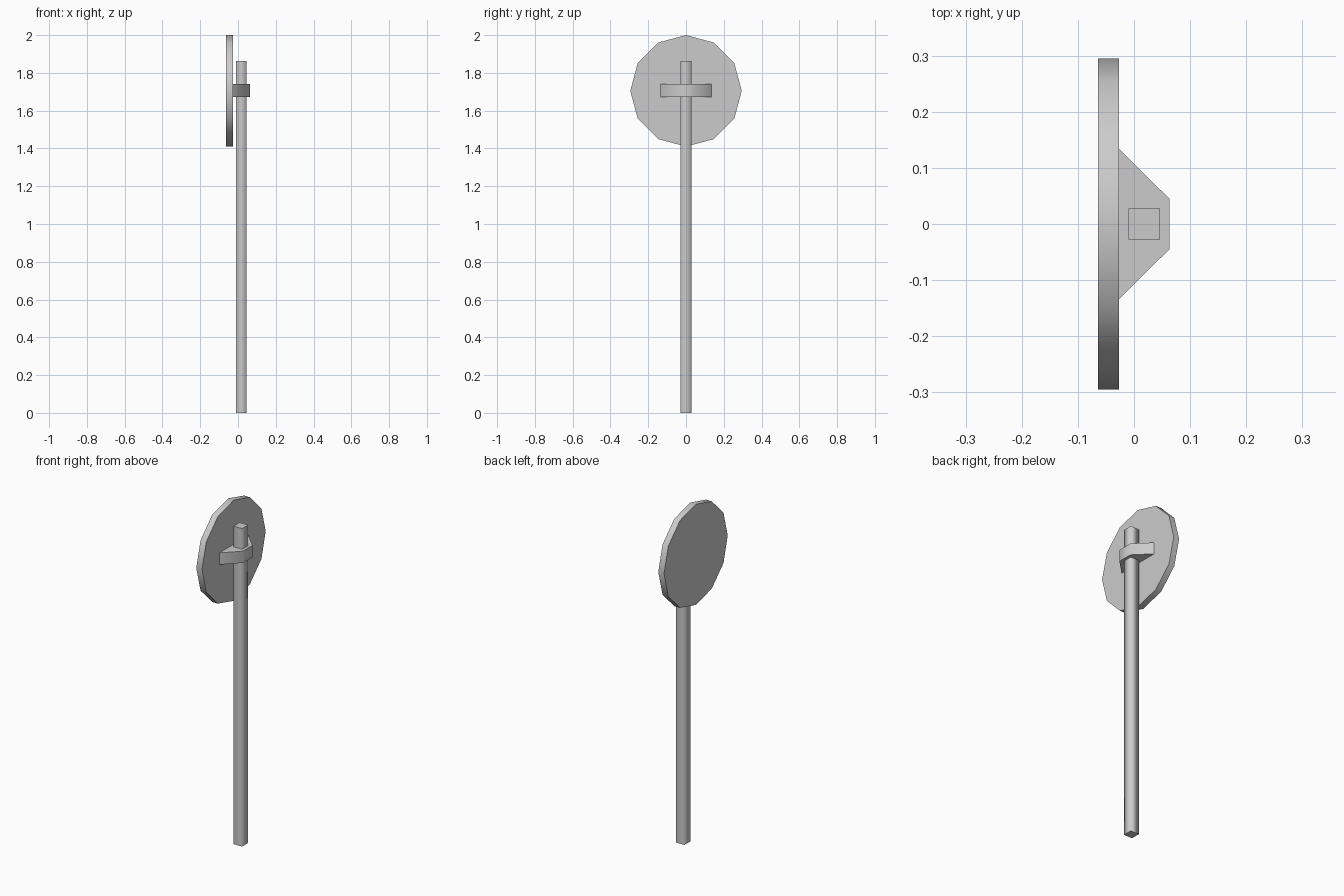
import bpy, bmesh
from math import sin, cos, tau, radians
from mathutils import Vector

cube = bpy.data.objects.get("Cube")
if cube:
    bpy.data.objects.remove(cube, do_unlink=True)

grey = bpy.data.materials.new("plain grey")
grey.use_nodes = True
colour = (0.6, 0.6, 0.6, 1)
grey.diffuse_color = colour
grey.node_tree.nodes["Principled BSDF"].inputs["Base Color"].default_value = colour


def prism(name, outline, depth):
    """Extrude an outline; walls shade smoothly, caps stay flat."""
    depth = Vector(depth)
    bm = bmesh.new()
    base = bm.faces.new([bm.verts.new(p) for p in outline])
    top = bmesh.ops.extrude_face_region(bm, geom=[base], use_keep_orig=True)["geom"]
    bmesh.ops.translate(bm, vec=depth, verts=[v for v in top if isinstance(v, bmesh.types.BMVert)])
    bmesh.ops.recalc_face_normals(bm, faces=bm.faces)
    axis = depth.normalized()
    for f in bm.faces:
        f.smooth = abs(f.normal.dot(axis)) < 0.5
    for e in bm.edges:
        caps = any(not f.smooth for f in e.link_faces)
        e.smooth = not caps and e.calc_face_angle() < radians(100)
    mesh = bpy.data.meshes.new(name)
    bm.to_mesh(mesh)
    bm.free()
    mesh.materials.append(grey)
    obj = bpy.data.objects.new(name, mesh)
    bpy.context.collection.objects.link(obj)
    return obj


# Square post
half, post_x = 0.028, 0.018
prism("post", [(post_x + sx * half, sy * half, 0)
               for sx, sy in ((-1, -1), (1, -1), (1, 1), (-1, 1))], (0, 0, 1.863))

# Twelve-sided sign plate facing -x
radius, plate_z = 0.295, 1.705
prism("sign_plate", [(-0.064, radius * sin(i * tau / 12), plate_z + radius * cos(i * tau / 12))
                     for i in range(12)], (0.037, 0, 0))

# Tapered bracket joining plate and post
prism("bracket", [(-0.027, -0.134, 1.673), (0.063, -0.045, 1.673),
                  (0.063, 0.045, 1.673), (-0.027, 0.134, 1.673)], (0, 0, 0.069))
